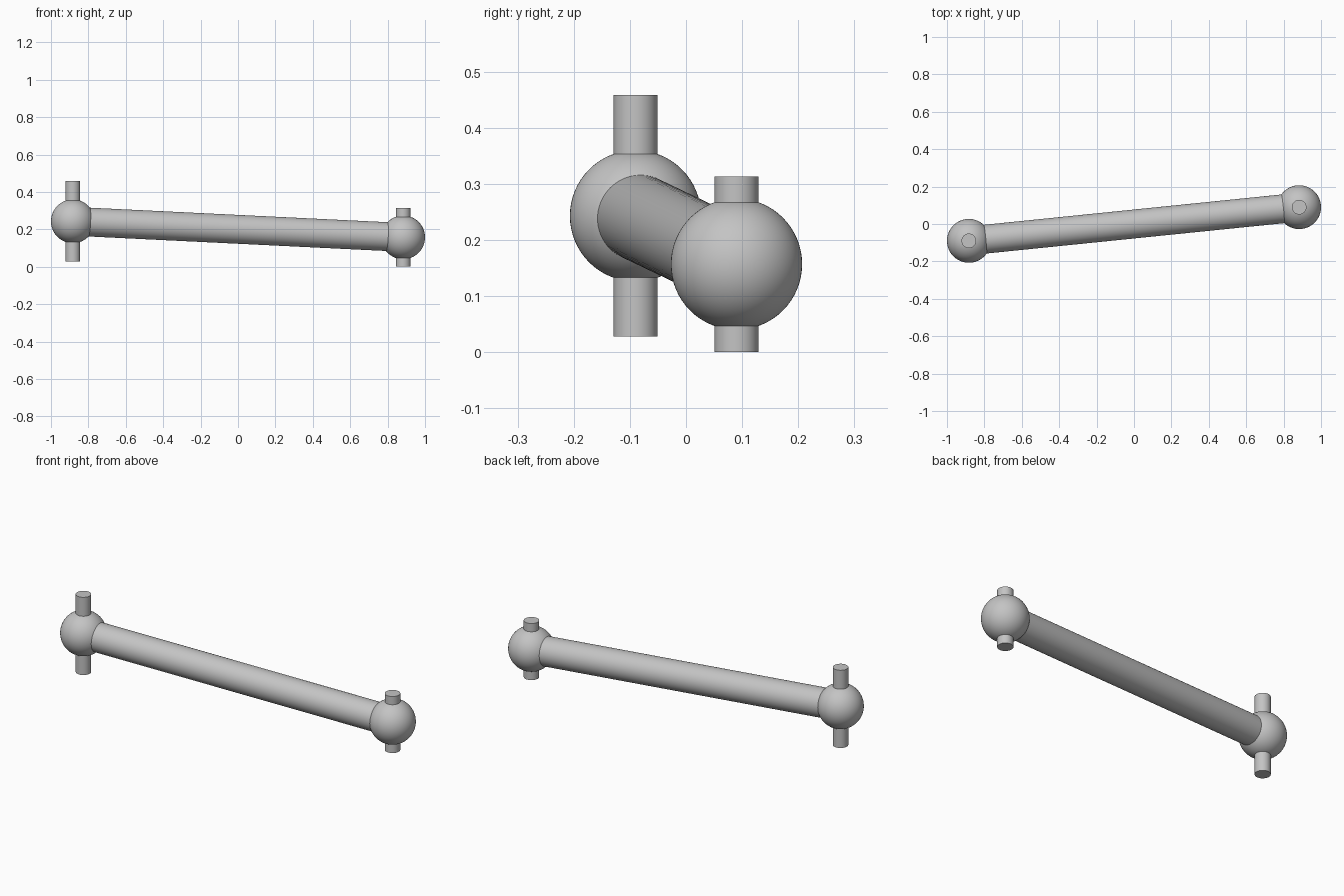
import bpy
import math
from mathutils import Vector

if "Cube" in bpy.data.objects:
    bpy.data.objects.remove(bpy.data.objects["Cube"], do_unlink=True)

# Plain grey metal
grey = bpy.data.materials.new("grey_metal")
grey.use_nodes = True
colour = (0.55, 0.55, 0.55, 1)
grey.diffuse_color = colour
grey.node_tree.nodes["Principled BSDF"].inputs["Base Color"].default_value = colour


def finish(name):
    obj = bpy.context.object
    obj.name = name
    obj.data.materials.append(grey)
    bpy.ops.object.shade_smooth_by_angle(angle=math.radians(35))
    return obj


def rod(name, start, end, radius):
    axis = end - start
    bpy.ops.mesh.primitive_cylinder_add(
        vertices=64, radius=radius, depth=axis.length, location=(start + end) / 2,
        rotation=axis.to_track_quat('Z', 'Y').to_euler())
    return finish(name)


def ball_joint(side, centre, pin_bottom, pin_top):
    bpy.ops.mesh.primitive_uv_sphere_add(
        segments=64, ring_count=32, radius=0.117, location=centre)
    finish(side + "_ball")
    rod(side + "_pin", Vector((centre.x, centre.y, pin_bottom)),
        Vector((centre.x, centre.y, pin_top)), 0.039)


# Ball ends, each with a vertical pin through it
right_centre = Vector((-0.883, -0.09, 0.243))
left_centre = Vector((0.883, 0.09, 0.157))
ball_joint("right", right_centre, 0.028, 0.458)
ball_joint("left", left_centre, 0.0, 0.313)

# Shaft joining the two balls
rod("shaft", right_centre, left_centre, 0.077)
